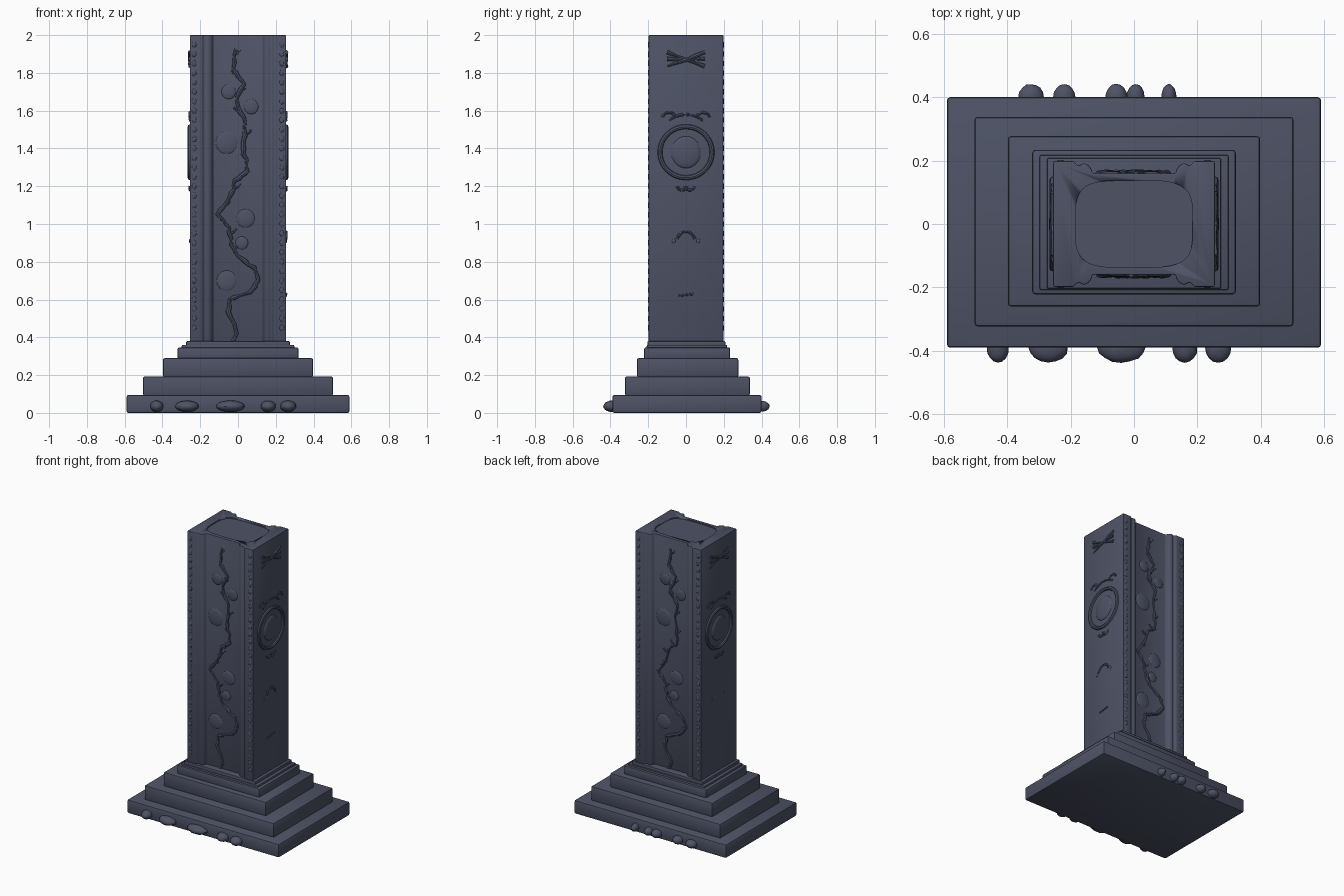
import bpy, bmesh, math, random
from mathutils import Vector, Matrix

random.seed(4)
if "Cube" in bpy.data.objects:
    bpy.data.objects.remove(bpy.data.objects["Cube"], do_unlink=True)

COLOR = (0.075, 0.085, 0.13, 1)
stone = bpy.data.materials.new("slate_blue_stone")
stone.use_nodes = True
stone.diffuse_color = COLOR
bsdf = stone.node_tree.nodes["Principled BSDF"]
bsdf.inputs["Base Color"].default_value = COLOR
bsdf.inputs["Roughness"].default_value = 0.9


def activate(ob):
    bpy.ops.object.select_all(action="DESELECT")
    ob.select_set(True)
    bpy.context.view_layer.objects.active = ob


def finish(ob, name):
    ob.name = name
    ob.data.materials.clear()
    ob.data.materials.append(stone)
    activate(ob)
    bpy.ops.object.shade_smooth_by_angle(angle=math.radians(40))
    return ob


def prism(name, outline, z0, z1, bevel=0.0):
    """Extrude a flat outline from z0 up to z1, with worn edges."""
    bm = bmesh.new()
    face = bm.faces.new([bm.verts.new((x, y, z0)) for x, y in outline])
    top = bmesh.ops.extrude_face_region(bm, geom=[face])["geom"]
    bmesh.ops.translate(bm, vec=(0, 0, z1 - z0),
                        verts=[v for v in top if isinstance(v, bmesh.types.BMVert)])
    bmesh.ops.recalc_face_normals(bm, faces=bm.faces[:])
    mesh = bpy.data.meshes.new(name)
    bm.to_mesh(mesh)
    bm.free()
    ob = bpy.data.objects.new(name, mesh)
    bpy.context.collection.objects.link(ob)
    if bevel:
        mod = ob.modifiers.new("worn_edges", "BEVEL")
        mod.width, mod.segments = bevel, 2
        activate(ob)
        bpy.ops.object.modifier_apply(modifier=mod.name)
    return finish(ob, name)


def blobs(name, items, roughness=0.0):
    """One mesh of squashed spheres: (centre, radii) pairs."""
    bm = bmesh.new()
    for centre, radii in items:
        made = bmesh.ops.create_uvsphere(bm, u_segments=16, v_segments=10, radius=1)
        for v in made["verts"]:
            wobble = 1 + random.uniform(-roughness, roughness)
            v.co = Vector(centre) + Vector([a * r * wobble for a, r in zip(v.co, radii)])
    mesh = bpy.data.meshes.new(name)
    bm.to_mesh(mesh)
    bm.free()
    ob = bpy.data.objects.new(name, mesh)
    bpy.context.collection.objects.link(ob)
    return finish(ob, name)


def cords(name, paths, radius, closed=False, rough=0.0):
    """Round raised lines along 3D paths, turned into one mesh."""
    curve = bpy.data.curves.new(name, "CURVE")
    curve.dimensions = "3D"
    curve.bevel_depth, curve.bevel_resolution = radius, 2
    curve.use_fill_caps = True
    for path in paths:
        spline = curve.splines.new("POLY")
        spline.points.add(len(path) - 1)
        spline.use_cyclic_u = closed
        for point, co in zip(spline.points, path):
            point.co = (*co, 1)
            point.radius = 1 + random.uniform(-rough, rough)
    ob = bpy.data.objects.new(name, curve)
    bpy.context.collection.objects.link(ob)
    activate(ob)
    bpy.ops.object.convert(target="MESH")
    return finish(bpy.context.object, name)


def arc(x, y, z, r_y, r_z, start, end, n=20):
    """Arc in a plane of constant x."""
    angles = [math.radians(start + (end - start) * i / n) for i in range(n + 1)]
    return [(x, y + r_y * math.cos(a), z + r_z * math.sin(a)) for a in angles]


# Stepped base
steps = [(0.59, -0.39, 0.40, 0, 0.095), (0.503, -0.323, 0.338, 0.09, 0.193),
         (0.398, -0.26, 0.277, 0.19, 0.29), (0.321, -0.222, 0.234, 0.28, 0.347),
         (0.298, -0.208, 0.218, 0.34, 0.36), (0.275, -0.204, 0.208, 0.35, 0.38)]
for i, (w, front, back, z0, z1) in enumerate(steps):
    prism(f"base_step_{i + 1}", [(-w, front), (w, front), (w, back), (-w, back)],
          z0, z1, 0.01 if i < 4 else 0.006)

# Column with a moulded channel down the front and back
moulding = [(0.255, 0.198), (0.19, 0.198), (0.18, 0.186), (0.17, 0.186),
            (0.158, 0.192), (0.144, 0.186), (0.136, 0.176), (0.13, 0.16)]
half = moulding + [(-x, y) for x, y in reversed(moulding)]
column = prism("column", half + [(-x, -y) for x, y in half], 0.36, 2.0, 0.004)

# Shallow rounded hollow in the column top
oval = []
for i in range(48):
    c, s = math.cos(math.tau * i / 48), math.sin(math.tau * i / 48)
    oval.append((math.copysign(abs(c) ** 0.5, c) * 0.185,
                 math.copysign(abs(s) ** 0.5, s) * 0.137))
cutter = prism("top_hollow_cutter", oval, 1.992, 2.1)
cutter.hide_render = True
cut = column.modifiers.new("top_hollow", "BOOLEAN")
cut.operation, cut.object, cut.solver = "DIFFERENCE", cutter, "EXACT"
activate(column)
bpy.ops.object.modifier_apply(modifier=cut.name)
bpy.data.objects.remove(cutter, do_unlink=True)

# Climbing vine, leaf bosses and beads on front and back panels
vine = [(-0.03, 0.37), (0, 0.42), (-0.05, 0.52), (-0.04, 0.6), (0.06, 0.64),
        (0.11, 0.7), (0.08, 0.77), (0, 0.83), (-0.04, 0.91), (-0.05, 0.98),
        (-0.11, 1.05), (-0.04, 1.14), (-0.01, 1.23), (0.05, 1.28), (0.03, 1.4),
        (0.04, 1.54), (-0.01, 1.64), (0.03, 1.74), (-0.02, 1.82), (-0.01, 1.96)]
bosses = [(-0.06, 0.7, 0.055), (0.04, 1.03, 0.05), (-0.06, 1.43, 0.06),
          (0.07, 1.62, 0.04), (-0.05, 1.7, 0.04), (0.02, 0.9, 0.035)]
for side, turn in (("front", 1), ("back", -1)):
    y = -0.158 * turn
    stem = []
    for (x0, z0), (x1, z1) in zip(vine, vine[1:]):
        for k in range(4):
            t = k / 4
            stem.append((turn * (x0 + (x1 - x0) * t + random.uniform(-0.008, 0.008)),
                         y, z0 + (z1 - z0) * t))
    twigs = []
    for x, _, z in stem[30::4]:
        d = random.choice((-1, 1))
        twigs.append([(x, y, z), (x + d * 0.02, y, z + 0.012), (x + d * 0.035, y, z + 0.03)])
    cords(f"{side}_vine", [stem], 0.011, rough=0.35)
    cords(f"{side}_vine_twigs", twigs, 0.006, rough=0.3)
    blobs(f"{side}_panel_bosses",
          [((turn * x, y, z), (r, 0.009, r)) for x, z, r in bosses])
    blobs(f"{side}_edge_beads",
          [((s * 0.232, -0.197 * turn, 0.45 + 0.05 * k), (0.012, 0.005, 0.016))
           for s in (-1, 1) for k in range(31)], 0.1)

# Medallions and carvings on the two broad sides
for side, s in (("left", 1), ("right", -1)):
    x = s * 0.254
    cords(f"{side}_medallion_ring", [arc(x, 0, 1.38, 0.138, 0.135, 0, 352, 44)],
          0.013, closed=True)
    blobs(f"{side}_medallion_boss", [((x, 0, 1.38), (0.014, 0.08, 0.085))])
    crest = [arc(x, 0, 1.44, 0.14, 0.14, 50, 130)]
    crest += [arc(x, d * 0.09, 1.56, 0.035, 0.03, 10, 170) for d in (-1, 1)]
    crest += [arc(x, d * 0.02, 1.2, 0.025, 0.02, 180, 360) for d in (-1, 1)]
    cords(f"{side}_medallion_crest", crest, 0.007, rough=0.3)
    wings = [[(x, 0, 1.87), (x, d * 0.05, 1.87 + h * 0.5), (x, d * 0.1, 1.87 + h)]
             for d in (-1, 1) for h in (-0.035, 0.005, 0.04)]
    cords(f"{side}_top_carving", wings, 0.009, rough=0.4)
    blobs(f"{side}_side_studs",
          [((x, d * 0.065, 0.91), (0.005, 0.01, 0.012)) for d in (-1, 1)])
cords("left_lower_carving", [arc(0.254, 0, 0.9, 0.05, 0.06, 20, 160),
                             [(0.254, -0.04, 0.62), (0.254, 0.04, 0.63)]], 0.007, rough=0.3)

# Pebbles along the foot of the base
front_pebbles = [(-0.43, 0.035), (-0.27, 0.062), (-0.04, 0.075), (0.16, 0.04), (0.265, 0.042)]
back_pebbles = [(-0.325, 0.04), (-0.22, 0.035), (-0.055, 0.035), (0.005, 0.028), (0.11, 0.024)]
blobs("front_pebbles", [((x, -0.39, 0.035), (r, 0.047, 0.03)) for x, r in front_pebbles], 0.03)
blobs("back_pebbles", [((x, 0.4, 0.035), (r, 0.042, 0.028)) for x, r in back_pebbles], 0.03)
